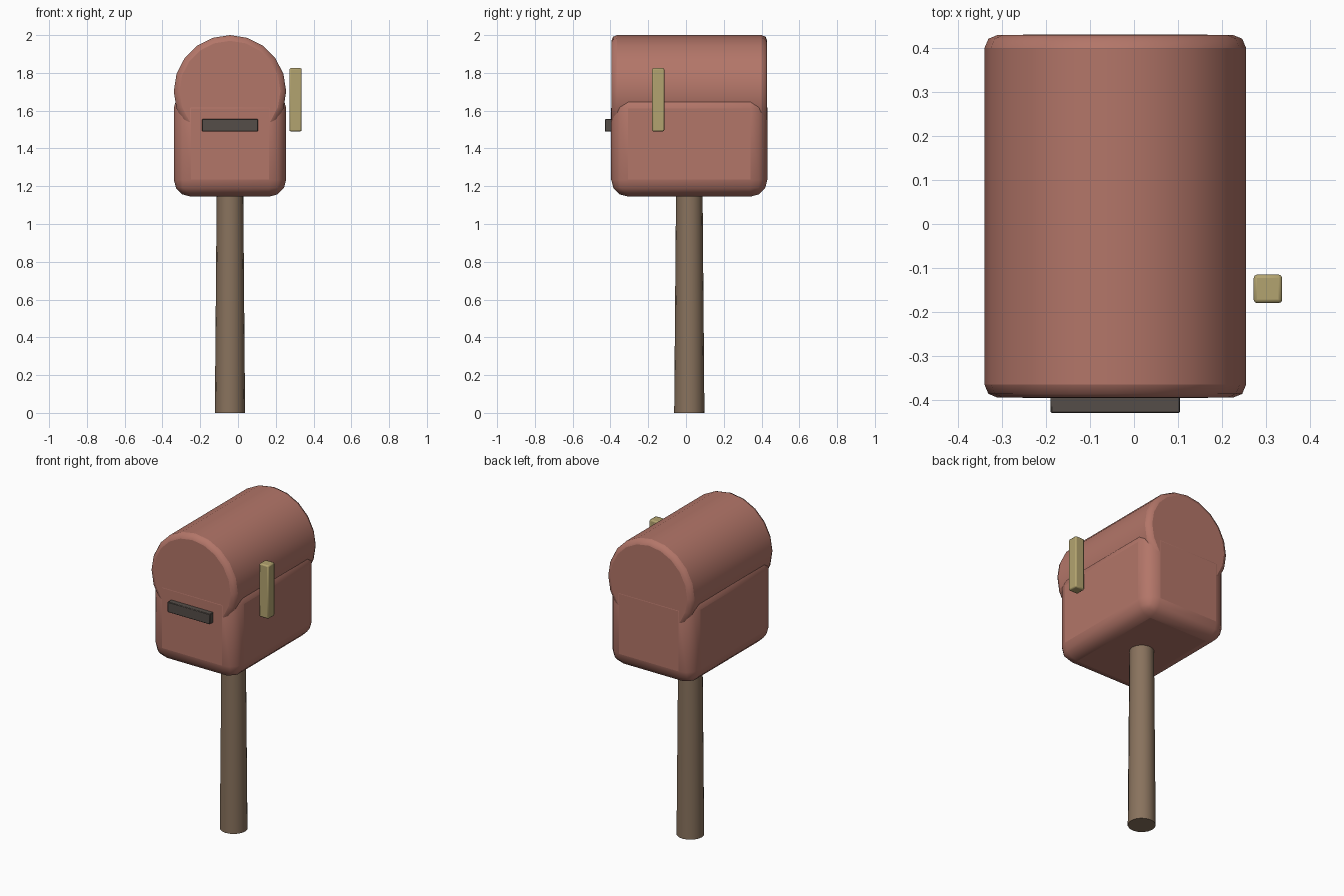
import bpy, bmesh, math
from mathutils import Matrix, Vector

if "Cube" in bpy.data.objects:
    bpy.data.objects.remove(bpy.data.objects["Cube"])

CX, CY = -0.0425, 0.0175      # mailbox axis
R = 0.2975                    # half width of the body


def material(name, rgb):
    m = bpy.data.materials.new(name)
    m.diffuse_color = (*rgb, 1)
    m.use_nodes = True
    m.node_tree.nodes["Principled BSDF"].inputs["Base Color"].default_value = m.diffuse_color
    return m


RED = material("painted_red", (0.45, 0.18, 0.14))
WOOD = material("wood", (0.25, 0.17, 0.11))
DARK = material("dark_metal", (0.09, 0.075, 0.065))
YELLOW = material("flag_yellow", (0.45, 0.37, 0.16))


def finish(name, bm, mat, bevel=0, segments=2):
    mesh = bpy.data.meshes.new(name)
    bmesh.ops.recalc_face_normals(bm, faces=bm.faces)
    bm.to_mesh(mesh)
    bm.free()
    ob = bpy.data.objects.new(name, mesh)
    bpy.context.collection.objects.link(ob)
    mesh.materials.append(mat)
    if bevel:
        mod = ob.modifiers.new("Bevel", "BEVEL")
        mod.width, mod.segments = bevel, segments
        mod.limit_method = 'ANGLE'
        mod.angle_limit = math.radians(40)
    bpy.ops.object.select_all(action='DESELECT')
    ob.select_set(True)
    bpy.context.view_layer.objects.active = ob
    bpy.ops.object.shade_smooth_by_angle(angle=math.radians(40))
    return ob


def box(name, lo, hi, mat, bevel, segments=2):
    lo, hi = Vector(lo), Vector(hi)
    bm = bmesh.new()
    bmesh.ops.create_cube(bm, size=1, matrix=Matrix.Translation((lo + hi) / 2)
                          @ Matrix.Diagonal((*(hi - lo), 1)))
    return finish(name, bm, mat, bevel, segments)


def cone(name, sides, r1, r2, depth, matrix, mat, bevel=0):
    bm = bmesh.new()
    bmesh.ops.create_cone(bm, cap_ends=True, segments=sides, radius1=r1,
                          radius2=r2, depth=depth, matrix=matrix)
    return finish(name, bm, mat, bevel)


# tapered post
cone("post", 16, 0.08, 0.07, 1.2, Matrix.Translation((CX, CY, 0.6)), WOOD)

# rounded lower box, a hair longer than the roof so the flush ends stay clean
box("body", (CX - R, -0.396, 1.145), (CX + R, 0.431, 1.7025), RED, 0.09, 3)

# barrel roof lying along y
cone("barrel_roof", 20, R, R, 0.825,
     Matrix.Translation((CX, CY, 1.7025)) @ Matrix.Rotation(math.pi / 2, 4, 'X'),
     RED, 0.03)

# letter slot and signal flag
box("letter_slot", (-0.19, -0.43, 1.49), (0.105, -0.37, 1.555), DARK, 0.003, 1)
box("signal_flag", (0.272, -0.18, 1.49), (0.337, -0.115, 1.825), YELLOW, 0.008)
